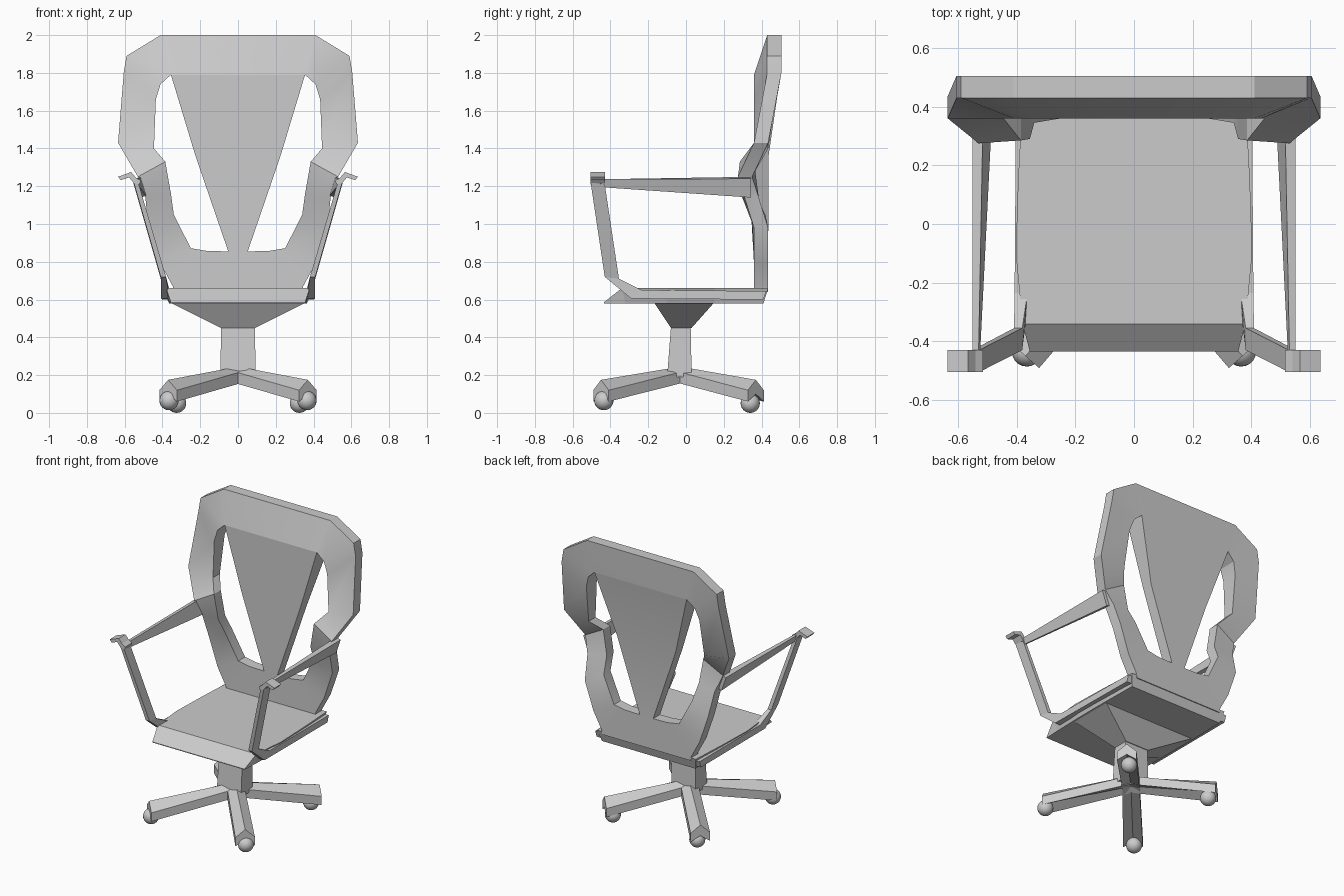
import bpy, bmesh
from mathutils import Vector

if "Cube" in bpy.data.objects:
    bpy.data.objects.remove(bpy.data.objects["Cube"])


def loft(name, rings, closed=False, mirror=False, smooth=False):
    """Skin a row of equal-sized cross-sections; closed joins last to first."""
    bm = bmesh.new()
    rows = [[bm.verts.new(p) for p in r] for r in rings]
    n = len(rows[0])
    pairs = list(zip(rows, rows[1:])) + ([(rows[-1], rows[0])] if closed else [])
    for a, b in pairs:
        for i in range(n):
            j = (i + 1) % n
            bm.faces.new((a[i], a[j], b[j], b[i]))
    if not closed:
        bm.faces.new(rows[0])
        bm.faces.new(rows[-1])
    bmesh.ops.recalc_face_normals(bm, faces=bm.faces)
    mesh = bpy.data.meshes.new(name)
    bm.to_mesh(mesh)
    bm.free()
    ob = bpy.data.objects.new(name, mesh)
    bpy.context.collection.objects.link(ob)
    if mirror:
        ob.modifiers.new("Mirror", 'MIRROR')
    if smooth:
        bpy.ops.object.select_all(action='DESELECT')
        ob.select_set(True)
        bpy.context.view_layer.objects.active = ob
        bpy.ops.object.shade_smooth_by_angle(angle=0.5)
    return ob


def rect(hx, y0, y1, z):
    return [(-hx, y0, z), (hx, y0, z), (hx, y1, z), (-hx, y1, z)]


# Backrest frame: outer x,z / inner x,z / front,back y outside / front,back y inside
half = [
    (.34, .64, .05, .855, .36, .435, .36, .435),
    (.345, .67, .16, .857, .36, .435, .36, .435),
    (.41, .79, .25, .872, .36, .435, .36, .435),
    (.475, .98, .34, 1.05, .36, .435, .345, .42),
    (.49, 1.14, .355, 1.16, .31, .385, .29, .365),
    (.53, 1.25, .385, 1.33, .275, .35, .285, .36),
    (.635, 1.43, .445, 1.40, .36, .435, .36, .435),
    (.605, 1.80, .435, 1.66, .43, .505, .36, .475),
    (.59, 1.89, .41, 1.74, .43, .505, .36, .49),
    (.41, 2.0, .355, 1.79, .43, .505, .36, .50),
]
right = [[(ox, fo, oz), (ox, bo, oz), (ix, bi, iz), (ix, fi, iz)]
         for ox, oz, ix, iz, fo, bo, fi, bi in half]
left = [[(-x, y, z) for x, y, z in r] for r in reversed(right)]
loft("backrest_frame", right + left, closed=True, smooth=True)

# Central wedge splat
loft("back_splat", [rect(.05, .36, .435, .85), rect(.225, .36, .437, 1.36),
                    rect(.355, .36, .50, 1.79)], smooth=True)

# Seat slab with sloping front lip
loft("seat", [[(-t, yt, zt), (t, yt, zt), (b, yb, .58), (-b, yb, .58)]
              for t, yt, zt, b, yb in [
                  (.355, -.435, .585, .355, -.435), (.38, -.34, .66, .36, -.32),
                  (.403, -.1, .66, .365, -.1), (.395, .15, .66, .365, .15),
                  (.38, .435, .66, .36, .41)]])

# Seat mount and column
loft("seat_mount", [rect(.36, -.17, .15, .585), rect(.09, -.08, .03, .45)])
loft("column", [rect(.09, -.08, .025, .452), rect(.093, -.10, .03, .19)])

# Roof-shaped base legs and ball casters
hub = Vector((0, -.03, 0))
for side in (-1, 1):
    for pos, y, ball in (("front", -.45, (.365, -.435, .065)), ("back", .37, (.325, .34, .051))):
        tip = Vector((side * .37, y, 0))
        across = (tip - hub).normalized().cross(Vector((0, 0, 1)))

        def leg_ring(c, w, ridge, shoulder, foot, notch):
            spec = [(0, ridge), (w, shoulder), (w, foot), (0, notch), (-w, foot), (-w, shoulder)]
            return [c + across * s + Vector((0, 0, z)) for s, z in spec]

        tag = pos + ("_left" if side < 0 else "_right")
        loft("base_leg_" + tag, [leg_ring(hub, .055, .245, .225, .165, .18),
                                 leg_ring(tip, .062, .175, .12, .06, .10)])
        bpy.ops.mesh.primitive_uv_sphere_add(segments=20, ring_count=12, radius=.051,
                                             location=(side * ball[0], ball[1], ball[2]))
        bpy.context.object.name = "caster_" + tag
        bpy.ops.object.shade_smooth()


# Arm support: runs along the seat side, bends at the front and rises
def post_ring(x, w, a, b):
    return [(x - w, *a), (x + w, *a), (x + w, *b), (x - w, *b)]


loft("arm_posts", [post_ring(.38, .022, (.41, .60), (.425, .645)),
                   post_ring(.385, .022, (-.29, .605), (-.235, .65)),
                   post_ring(.395, .014, (-.43, .72), (-.355, .71)),
                   post_ring(.54, .012, (-.505, 1.22), (-.43, 1.21))], mirror=True)

# Upper arm bar, widening toward the backrest
loft("arm_bars", [
    [(x, -.45, z) for x, z in ((.525, 1.2), (.53, 1.237), (.55, 1.237), (.54, 1.195))],
    [(x, .345, z) for x, z in ((.485, 1.15), (.515, 1.25), (.55, 1.24), (.515, 1.14))]],
    mirror=True)

# Winged arm pad
wing = [(.515, 1.23), (.54, 1.245), (.566, 1.275), (.635, 1.25),
        (.62, 1.232), (.577, 1.247), (.55, 1.215), (.52, 1.21)]
loft("arm_pads", [[(x, y, z) for x, z in wing] for y in (-.505, -.43)], mirror=True)
